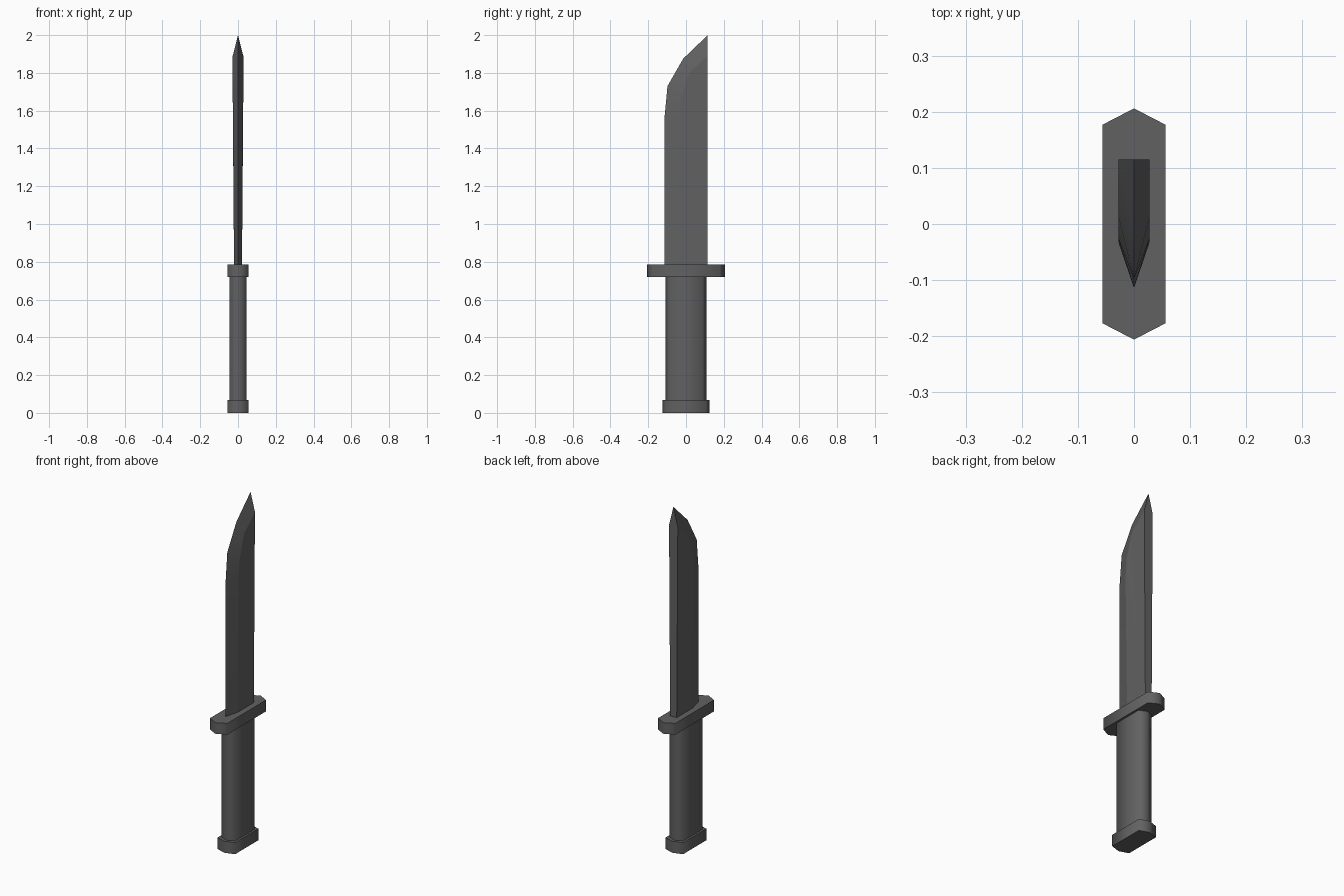
import bpy, bmesh, math

if "Cube" in bpy.data.objects:
    bpy.data.objects.remove(bpy.data.objects["Cube"])

dark = bpy.data.materials.new("dark_grey")
dark.diffuse_color = (0.12, 0.12, 0.12, 1)
dark.use_nodes = True
dark.node_tree.nodes["Principled BSDF"].inputs["Base Color"].default_value = dark.diffuse_color


def make_object(name, verts, faces, angle):
    mesh = bpy.data.meshes.new(name)
    mesh.from_pydata(verts, [], faces)
    bm = bmesh.new()
    bm.from_mesh(mesh)
    bmesh.ops.recalc_face_normals(bm, faces=bm.faces)
    bm.to_mesh(mesh)
    bm.free()
    mesh.materials.append(dark)
    ob = bpy.data.objects.new(name, mesh)
    bpy.context.collection.objects.link(ob)
    bpy.context.view_layer.objects.active = ob
    ob.select_set(True)
    bpy.ops.object.shade_smooth_by_angle(angle=math.radians(angle))
    ob.select_set(False)
    return ob


def hex_prism(name, half_x, corner_y, end_y, z0, z1):
    """Six-sided bar with shallow pointed ends along y, soft around its sides."""
    ring = [(half_x, -corner_y), (half_x, corner_y), (0, end_y),
            (-half_x, corner_y), (-half_x, -corner_y), (0, -end_y)]
    n = len(ring)
    verts = [(x, y, z) for z in (z0, z1) for x, y in ring]
    faces = [tuple(range(n)), tuple(range(n, 2 * n))]
    faces += [(i, (i + 1) % n, n + (i + 1) % n, n + i) for i in range(n)]
    return make_object(name, verts, faces, 80)


# Handle parts
hex_prism("pommel", 0.056, 0.106, 0.124, 0.0, 0.067)
hex_prism("handle", 0.044, 0.088, 0.108, 0.06, 0.725)
hex_prism("guard", 0.056, 0.177, 0.206, 0.72, 0.785)

# Blade: rows from guard to tip as (y, z) cutting edge, (half x, y, z) grind ridge
edge = [(-0.114, 0.78), (-0.114, 1.56), (-0.098, 1.73), (-0.015, 1.875), (0.115, 2.0)]
ridge = [(0.021, -0.03, 0.78), (0.027, -0.035, 1.56), (0.028, -0.025, 1.67),
         (0.028, 0.015, 1.80), (0.028, 0.115, 1.89)]
n = len(edge)
SPINE = 0.115
verts = [(0, y, z) for y, z in edge]
for s in (1, -1):
    verts += [(s * x, y, z) for x, y, z in ridge]
R, L = n, 2 * n
B = len(verts)
verts += [(0.021, SPINE, 0.78), (-0.021, SPINE, 0.78)]
faces = []
for side, base in ((R, B), (L, B + 1)):
    # Ground bevel, then flat side
    faces += [(i, i + 1, side + i + 1, side + i) for i in range(n - 1)]
    faces += [(base, side + i, side + i + 1) for i in range(n - 1)]
# Flat spine and underside
faces.append((B, R + n - 1, n - 1, L + n - 1, B + 1))
faces.append((0, R, B, B + 1, L))
make_object("blade", verts, faces, 9)
